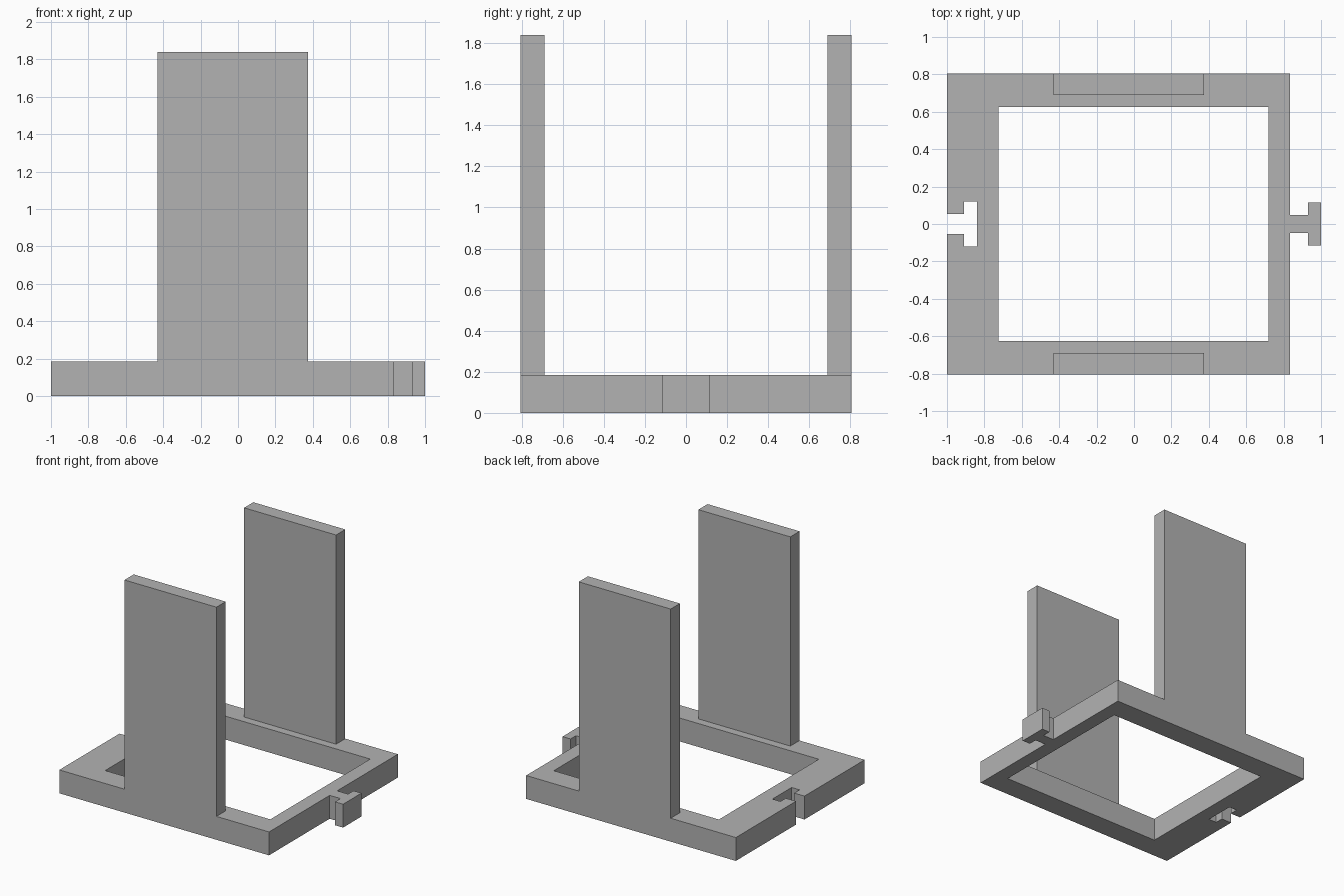
import bpy
import bmesh

if "Cube" in bpy.data.objects:
    bpy.data.objects.remove(bpy.data.objects["Cube"], do_unlink=True)

BASE_H, TOP, DEPTH = 0.185, 1.84, 0.805

grey = bpy.data.materials.new("plain_grey")
grey.use_nodes = True
colour = (0.45, 0.45, 0.45, 1)
grey.diffuse_color = colour
grey.node_tree.nodes["Principled BSDF"].inputs["Base Color"].default_value = colour


def mirrored(half):
    """Close a half outline by reflecting it across the x axis."""
    return half + [(x, -y) for x, y in reversed(half)]


def plate(name, outlines, bottom, top):
    """Extrude closed outlines upward; inner outlines become holes."""
    curve = bpy.data.curves.new(name + "_profile", "CURVE")
    curve.dimensions = "2D"
    curve.fill_mode = "BOTH"
    curve.extrude = (top - bottom) / 2
    for points in outlines:
        spline = curve.splines.new("POLY")
        spline.points.add(len(points) - 1)
        for p, (x, y) in zip(spline.points, points):
            p.co = (x, y, 0, 1)
        spline.use_cyclic_u = True
    helper = bpy.data.objects.new(name + "_helper", curve)
    bpy.context.collection.objects.link(helper)
    bpy.context.view_layer.update()
    evaluated = helper.evaluated_get(bpy.context.evaluated_depsgraph_get())
    mesh = bpy.data.meshes.new_from_object(evaluated)
    bpy.data.objects.remove(helper, do_unlink=True)

    # Weld the caps to the walls and lift to the final height
    bm = bmesh.new()
    bm.from_mesh(mesh)
    bmesh.ops.remove_doubles(bm, verts=bm.verts, dist=0.0001)
    bmesh.ops.translate(bm, verts=bm.verts, vec=(0, 0, (top + bottom) / 2))
    bmesh.ops.recalc_face_normals(bm, faces=bm.faces)
    for face in bm.faces:
        face.smooth = False
        face.material_index = 0
    bm.to_mesh(mesh)
    bm.free()
    mesh.name = name
    mesh.materials.clear()
    mesh.materials.append(grey)
    obj = bpy.data.objects.new(name, mesh)
    bpy.context.collection.objects.link(obj)
    return obj


# Base frame: T-shaped slot on the right side, matching T-shaped tab on the left
slot = [(-0.84, 0.12), (-0.91, 0.12), (-0.91, 0.053), (-1, 0.053)]
tab = [(0.835, 0.047), (0.93, 0.047), (0.93, 0.115), (1, 0.115)]
outer = mirrored(slot + [(-1, DEPTH), (0.835, DEPTH)] + tab)
opening = mirrored([(-0.725, 0.625), (0.72, 0.625)])
plate("base_frame", [outer, opening], 0, BASE_H)

# Upright panels, flush with the front and back of the frame
for name, side in (("front_panel", -1), ("back_panel", 1)):
    y0, y1 = side * DEPTH, side * 0.69
    panel = [(-0.43, y0), (0.375, y0), (0.375, y1), (-0.43, y1)]
    plate(name, [panel], BASE_H, TOP)
